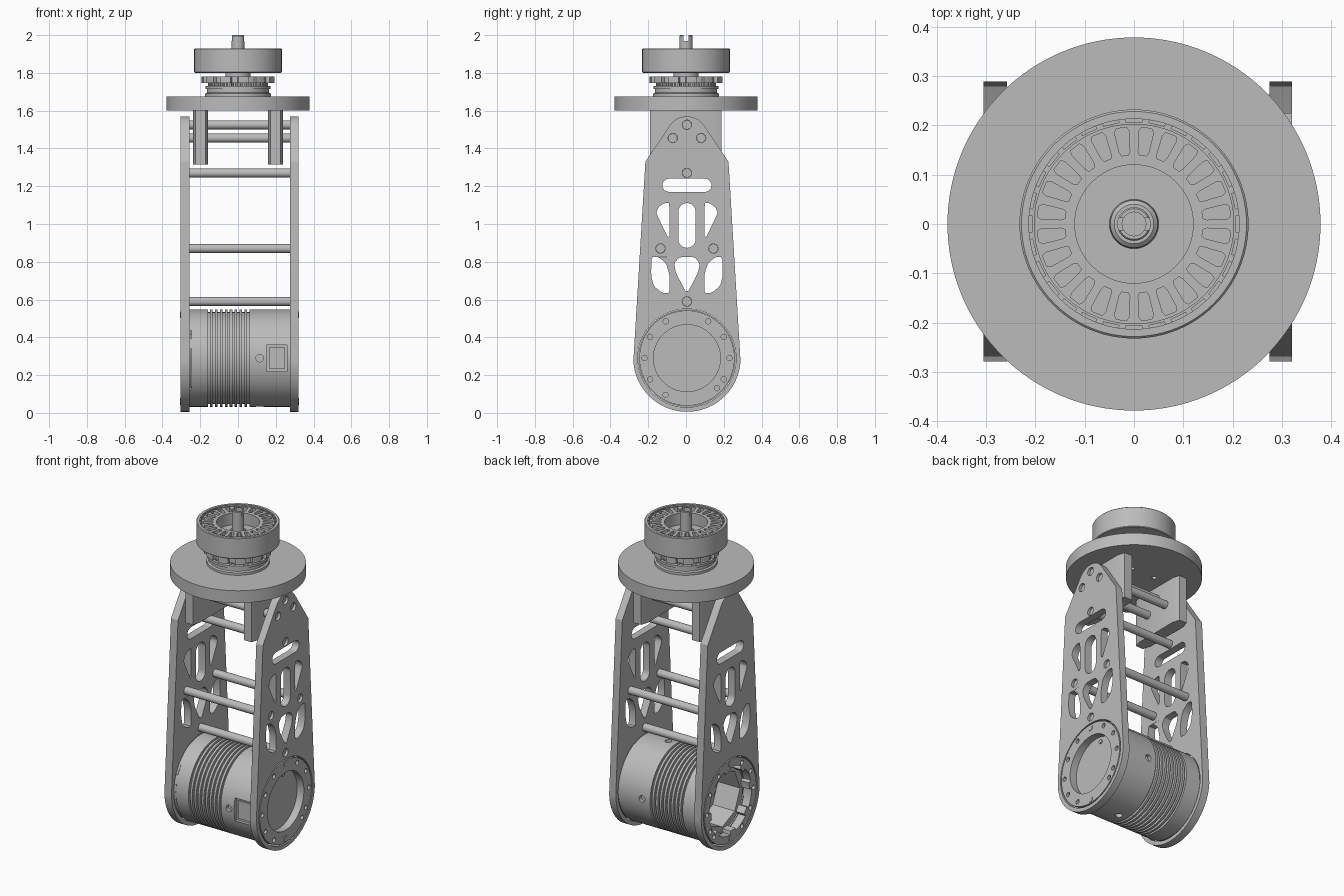
import bpy, bmesh, math
from mathutils import Matrix, Vector

if "Cube" in bpy.data.objects:
    bpy.data.objects.remove(bpy.data.objects["Cube"], do_unlink=True)

metal = bpy.data.materials.new("plain grey metal")
metal.use_nodes = True
metal.diffuse_color = (0.5, 0.5, 0.5, 1)
metal.node_tree.nodes["Principled BSDF"].inputs["Base Color"].default_value = (0.5, 0.5, 0.5, 1)

# Local z runs along world x, local x along world y
TO_X = Matrix(((0, 0, 1, 0), (1, 0, 0, 0), (0, 1, 0, 0), (0, 0, 0, 1)))
TO_Z = Matrix.Identity(4)
MID_Y, MOTOR_Z = 0.005, 0.29


def finish(obj, smooth=True):
    bpy.ops.object.select_all(action='DESELECT')
    obj.select_set(True)
    bpy.context.view_layer.objects.active = obj
    if obj.type == 'CURVE':
        bpy.ops.object.convert(target='MESH')
        obj = bpy.context.object
    obj.data.materials.clear()
    obj.data.materials.append(metal)
    if smooth:
        bpy.ops.object.shade_smooth_by_angle(angle=math.radians(30))
    return obj


def add_bmesh(name, bm, matrix=TO_Z, smooth=True):
    bmesh.ops.recalc_face_normals(bm, faces=bm.faces)
    bm.transform(matrix)
    mesh = bpy.data.meshes.new(name)
    bm.to_mesh(mesh)
    bm.free()
    obj = bpy.data.objects.new(name, mesh)
    bpy.context.collection.objects.link(obj)
    return finish(obj, smooth)


def lathe(name, profile, matrix=TO_Z, steps=72):
    bm = bmesh.new()
    verts = [bm.verts.new((r, 0, h)) for r, h in profile]
    edges = [bm.edges.new(pair) for pair in zip(verts, verts[1:])]
    bmesh.ops.spin(bm, geom=verts + edges, axis=(0, 0, 1), cent=(0, 0, 0),
                   angle=math.tau, steps=steps, use_duplicate=False)
    bmesh.ops.remove_doubles(bm, verts=bm.verts, dist=1e-5)
    return add_bmesh(name, bm, matrix)


def cylinder(name, r, a, b, matrix=TO_Z, steps=32):
    return lathe(name, [(0, a), (r, a), (r, b), (0, b)], matrix, steps)


def box(name, low, high):
    low, high = Vector(low), Vector(high)
    bm = bmesh.new()
    bmesh.ops.create_cube(bm, size=1)
    bm.transform(Matrix.Translation((low + high) / 2) @ Matrix.Diagonal((*(high - low), 1)))
    return add_bmesh(name, bm, smooth=False)


def slab(name, loops, a, b, matrix=TO_Z):
    """Extrude an outline with holes from a to b."""
    curve = bpy.data.curves.new(name, 'CURVE')
    curve.dimensions, curve.fill_mode = '2D', 'BOTH'
    curve.extrude = (b - a) / 2
    for loop in loops:
        spline = curve.splines.new('POLY')
        spline.points.add(len(loop) - 1)
        for point, (x, y) in zip(spline.points, loop):
            point.co = (x, y, 0, 1)
        spline.use_cyclic_u = True
    obj = bpy.data.objects.new(name, curve)
    bpy.context.collection.objects.link(obj)
    obj = finish(obj)
    obj.data.transform(matrix @ Matrix.Translation((0, 0, (a + b) / 2)))
    return obj


def arc(cx, cy, r, start=0, end=360, n=48):
    count = n if end - start == 360 else n + 1
    angles = [math.radians(start + (end - start) * i / n) for i in range(count)]
    return [(cx + r * math.cos(t), cy + r * math.sin(t)) for t in angles]


def soften(loop):
    out = []
    for (ax, ay), (bx, by) in zip(loop, loop[1:] + loop[:1]):
        out += [(ax + (bx - ax) * k, ay + (by - ay) * k) for k in (0.15, 0.85)]
    return out


def mirrored(loop):
    return [(-x, y) for x, y in reversed(loop)]


def cut(obj, cutters):
    for cutter in cutters:
        mod = obj.modifiers.new("cut", 'BOOLEAN')
        mod.operation, mod.solver, mod.object = 'DIFFERENCE', 'EXACT', cutter
        bpy.context.view_layer.objects.active = obj
        bpy.ops.object.modifier_apply(modifier=mod.name)
        bpy.data.objects.remove(cutter, do_unlink=True)
    return finish(obj)


def along_x(y, z):
    return Matrix.Translation((0, y, z)) @ TO_X


# Side plates with lightening cutouts
rods = [(0, 1.525), (-0.075, 1.455), (0.075, 1.455), (0, 1.27),
        (-0.14, 0.87), (0.14, 0.87), (0, 0.59)]
outline = arc(0, 1.46, 0.11, 33, 147, 16) + [(-0.22, 1.33)] + \
    arc(0, MOTOR_Z, 0.284, 183, 357) + [(0.22, 1.33)]
side_drop = soften([(-0.092, 1.11), (-0.12, 1.11), (-0.15, 1.09), (-0.163, 1.06),
                    (-0.15, 1.03), (-0.092, 0.91)])
leaf = soften([(-0.187, 0.825), (-0.15, 0.825), (-0.11, 0.79), (-0.092, 0.73),
               (-0.092, 0.635), (-0.13, 0.635), (-0.175, 0.67), (-0.19, 0.73)])
heart = soften([(0, 0.63), (-0.058, 0.74), (-0.068, 0.79), (-0.04, 0.825),
                (0.04, 0.825), (0.068, 0.79), (0.058, 0.74)])
wide_slot = arc(0.095, 1.205, 0.035, -90, 90, 12) + arc(-0.095, 1.205, 0.035, 90, 270, 12)
tall_slot = arc(0, 1.065, 0.046, 0, 180, 12) + arc(0, 0.92, 0.046, 180, 360, 12)
openings = [side_drop, mirrored(side_drop), leaf, mirrored(leaf), heart, wide_slot,
            tall_slot, arc(0, MOTOR_Z, 0.26, n=72)]
rod_holes = [arc(y, z, 0.025, n=24) for y, z in rods]
plate_place = along_x(MID_Y, 0)
slab("right_side_plate", [outline] + openings + rod_holes, 0.275, 0.32, plate_place)
slab("left_side_plate", [outline] + openings, -0.305, -0.257, plate_place)

# Cross rods
for y, z in rods:
    cylinder("cross_rod", 0.024, -0.258, 0.305, along_x(MID_Y + y, z))

# Motor body with cooling grooves and an open bore at one end
motor_place = along_x(MID_Y, MOTOR_Z)
profile = [(0, -0.1), (0.2, -0.1), (0.2, -0.257), (0.2575, -0.257)]
for i in range(9):
    x = -0.16 + i * 0.026
    profile += [(0.2575, x), (0.243, x), (0.243, x + 0.012), (0.2575, x + 0.012)]
profile += [(0.2575, 0.275), (0, 0.275)]
motor = lathe("motor_body", profile, motor_place, 96)
cutters = [box("socket_cutter", (0.15, -0.3, 0.22), (0.26, -0.225, 0.36)),
           box("notch_cutter", (-0.27, -0.3, 0.12), (-0.245, -0.19, 0.34)),
           box("notch_cutter", (-0.27, -0.3, 0.39), (-0.245, -0.15, 0.44))]
for i in range(4):
    turn = Matrix.Rotation(i * math.pi / 2, 4, 'X')
    hole_place = Matrix.Translation((0.115, MID_Y, MOTOR_Z)) @ turn
    cutters.append(cylinder("screw_cutter", 0.02, 0.235, 0.3, hole_place, 20))
cut(motor, cutters)
box("motor_socket", (0.165, -0.235, 0.235), (0.25, -0.22, 0.345))

# Motor end caps with bolt circles
bolt_angles = [a for a in range(0, 360, 30) if a not in (90, 270, 300)] + [315]
bolts = [arc(0.225 * math.cos(math.radians(a)), 0.225 * math.sin(math.radians(a)), 0.014, n=16)
         for a in bolt_angles]
rim = arc(0, 0, 0.252, n=72)
slab("right_motor_cap", [rim, arc(0, 0, 0.177, n=64)] + bolts, 0.27, 0.32, motor_place)
scallops = []
for i in range(8):
    scallops += arc(0, 0, 0.205, i * 45, i * 45 + 30, 6) + arc(0, 0, 0.185, i * 45 + 31, i * 45 + 44, 3)
slab("left_motor_cap", [rim, scallops] + bolts, -0.305, -0.25, motor_place)
slab("bore_liner", [arc(0, 0, 0.199), arc(0, 0, 0.172, n=8)], -0.25, -0.1, motor_place)
cylinder("bore_hub", 0.05, -0.11, -0.07, motor_place)
cylinder("encoder_pin", 0.012, 0.27, 0.282, along_x(0.042, 0.43), 16)
for side in (-1, 1):
    for x in (-0.307, 0.318):
        cylinder("cap_screw", 0.018, x, x + 0.005, along_x(MID_Y, MOTOR_Z + side * 0.23), 20)

# Turntable and its hanging brackets
table = cylinder("turntable", 0.378, 1.6, 1.675, steps=128)
cut(table, [cylinder("hole_cutter", 0.014, 1.5, 1.63,
                     Matrix.Translation((x, y, 0)), 16)
            for x in (-0.08, 0.08) for y in (-0.08, 0.08)])
for side in (-1, 1):
    bracket = [(0.173, -0.19), (0.225, -0.19), (0.238, -0.145), (0.238, 0.145),
               (0.225, 0.188), (0.173, 0.188), (0.16, 0.145), (0.16, -0.145)]
    slab("hanging_bracket", [bracket if side > 0 else mirrored(bracket)], 1.315, 1.602)

# Gimbal base, toothed flange and neck
lathe("gimbal_base", [(0, 1.67), (0.175, 1.67), (0.175, 1.69), (0.165, 1.695), (0.165, 1.715),
                      (0.172, 1.715), (0.172, 1.73), (0.14, 1.73), (0.14, 1.75), (0, 1.75)])
flange = []
for i in range(12):
    flange += arc(0, 0, 0.192, i * 30, i * 30 + 18, 5) + arc(0, 0, 0.172, i * 30 + 19, i * 30 + 29, 3)
slab("toothed_flange", [flange], 1.747, 1.782)
teeth = []
for i in range(40):
    teeth += arc(0, 0, 0.158, i * 9, i * 9 + 4, 1) + arc(0, 0, 0.145, i * 9 + 5, i * 9 + 8, 1)
slab("tooth_ring", [teeth], 1.728, 1.75)
cylinder("neck", 0.067, 1.78, 1.805)

# Rotor cup
lathe("rotor_cup", [(0, 1.8), (0.228, 1.8), (0.232, 1.804), (0.232, 1.926), (0.228, 1.93),
                    (0.213, 1.93), (0.213, 1.85), (0.05, 1.85), (0.048, 1.868),
                    (0.04, 1.875), (0, 1.875)], steps=96)
for i in range(28):
    magnet = box("rotor_magnet", (0.206, -0.017, 1.85), (0.215, 0.017, 1.926))
    magnet.data.transform(Matrix.Rotation(math.tau * i / 28, 4, 'Z'))

# Slotted stator ring
slots = []
for i in range(24):
    turn = Matrix.Rotation(math.tau * (i + 0.5) / 24, 2)
    shape = soften([(0.14, -0.010), (0.196, -0.016), (0.196, 0.016), (0.14, 0.010)])
    slots.append([tuple(turn @ Vector(p)) for p in shape])
slab("stator_ring", [arc(0, 0, 0.203, n=96), arc(0, 0, 0.12, n=64)] + slots, 1.849, 1.922)

# Hollow shaft with a cross slot
shaft = lathe("shaft", [(0, 1.86), (0.034, 1.86), (0.034, 1.996), (0.031, 2.0),
                        (0.024, 2.0), (0.024, 1.95), (0, 1.95)], steps=40)
cut(shaft, [box("slot_cutter", (-0.1, -0.012, 1.97), (0.1, 0.012, 2.1))])
